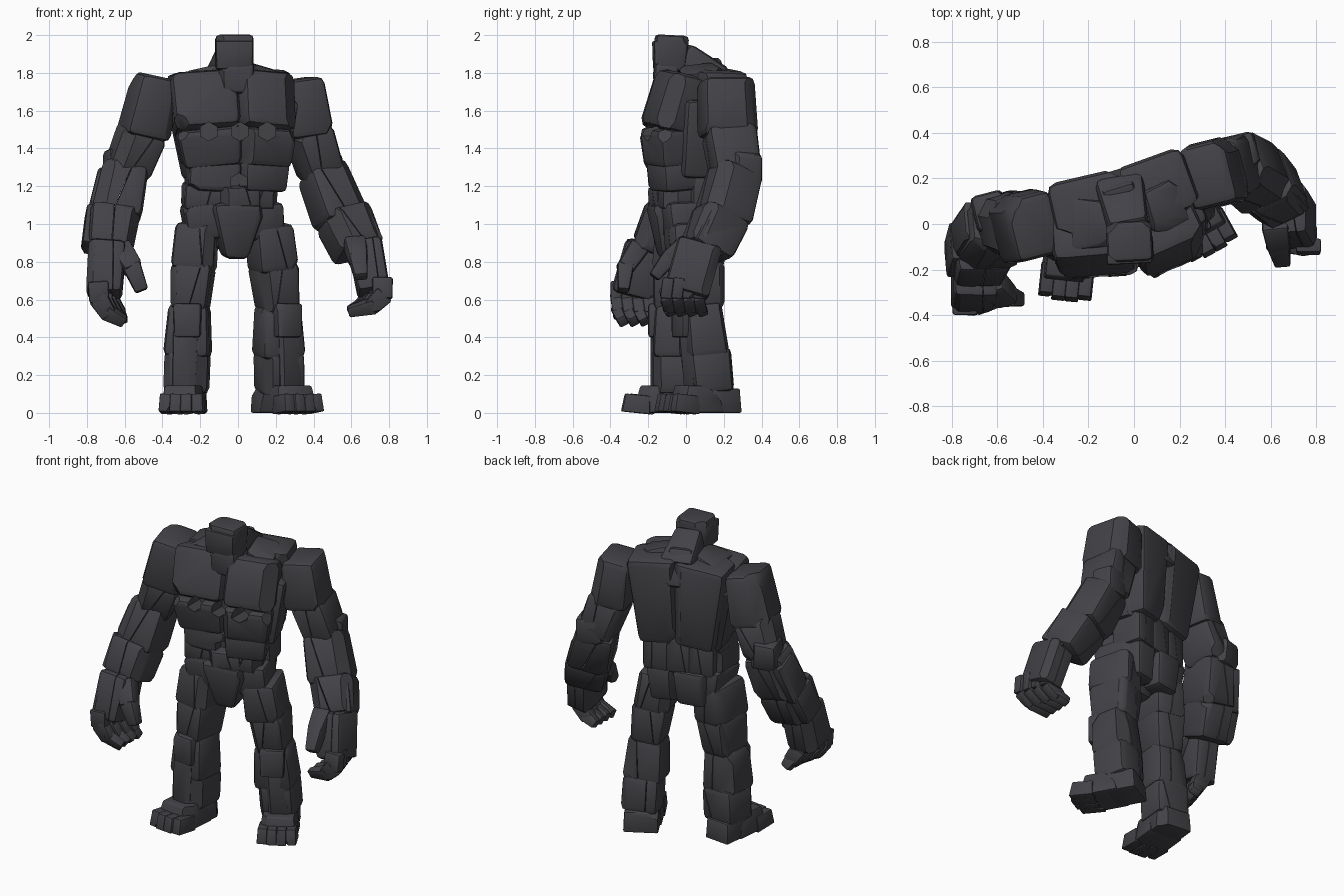
import bpy, bmesh, math, random
from mathutils import Vector, Matrix

random.seed(11)
if "Cube" in bpy.data.objects:
    bpy.data.objects.remove(bpy.data.objects["Cube"])

stone = bpy.data.materials.new("dark_stone")
stone.use_nodes = True
stone.diffuse_color = (0.056, 0.054, 0.062, 1)
bsdf = stone.node_tree.nodes["Principled BSDF"]
bsdf.inputs["Base Color"].default_value = stone.diffuse_color
bsdf.inputs["Roughness"].default_value = 0.9


def slice_off(bm, point, normal):
    """Cut a convex piece by a plane and cap the cut."""
    geom = bm.verts[:] + bm.edges[:] + bm.faces[:]
    cut = bmesh.ops.bisect_plane(bm, geom=geom, plane_co=point, plane_no=normal,
                                 clear_outer=True)["geom_cut"]
    edges = [e for e in cut if isinstance(e, bmesh.types.BMEdge)]
    if len(edges) > 2:
        bmesh.ops.edgeloop_fill(bm, edges=edges)


def block(name, a, b, top, bottom=None, yaw=0, chips=5, cracks=0, round_off=0.17):
    """Worn, chipped stone running from a to b with (width, depth) at each end."""
    a, b = Vector(a), Vector(b)
    bottom = bottom or top
    axis = (a - b).normalized()
    side = Vector((math.cos(math.radians(yaw)), math.sin(math.radians(yaw)), 0))
    side = (side - axis * side.dot(axis)).normalized()
    back = axis.cross(side)
    # rounded box at true proportions, then normalised for cutting
    half = Vector((top[0] + bottom[0], top[1] + bottom[1], (a - b).length * 2)) / 4
    whole = bmesh.new()
    bmesh.ops.create_cube(whole, size=2)
    bmesh.ops.scale(whole, vec=half, verts=whole.verts[:])
    bmesh.ops.bevel(whole, geom=whole.edges[:], offset=min(half) * 2 * round_off,
                    segments=2, profile=0.5, affect='EDGES')
    bmesh.ops.scale(whole, vec=[1 / h for h in half], verts=whole.verts[:])
    # knock off random corners and long edges
    for i in range(chips):
        corner = Vector([random.choice((-1, 1)) for _ in range(3)])
        if i % 2:
            corner.z = 0
        normal = Vector([c * random.uniform(0.4, 1) for c in corner])
        slice_off(whole, corner * random.uniform(0.74, 0.86), normal.normalized())
    # split into slabs along thin cracks
    pieces = [whole]
    for i in range(cracks):
        piece = pieces.pop(0)
        other = piece.copy()
        normal = Vector((1, random.uniform(-.2, .2), random.uniform(-.3, .3)))
        if i % 2:
            normal = Vector((random.uniform(-.4, .4), random.uniform(-.2, .2), 1))
        normal.normalize()
        point = Vector([random.uniform(-.4, .4) for _ in range(3)])
        slice_off(piece, point - normal * 0.018, normal)
        slice_off(other, point + normal * 0.018, -normal)
        pieces += [piece, other]
    mesh = bpy.data.meshes.new(name)
    joined = bmesh.new()
    for piece in pieces:
        for v in piece.verts:
            t = (v.co.z + 1) / 2
            w = bottom[0] + (top[0] - bottom[0]) * t
            d = bottom[1] + (top[1] - bottom[1]) * t
            v.co = b.lerp(a, t) + side * (v.co.x * w / 2) + back * (v.co.y * d / 2)
        bmesh.ops.recalc_face_normals(piece, faces=piece.faces[:])
        piece.to_mesh(mesh)
        joined.from_mesh(mesh)
        piece.free()
    joined.to_mesh(mesh)
    joined.free()
    mesh.materials.append(stone)
    obj = bpy.data.objects.new(name, mesh)
    bpy.context.collection.objects.link(obj)
    return obj


def chain(name, points, widths, yaw=0):
    """Finger or thumb made of stones end to end."""
    for i in range(len(points) - 1):
        p, q = Vector(points[i]), Vector(points[i + 1])
        over = (q - p).normalized() * 0.016
        block(f"{name}_{i + 1}", p - over, q + over, widths[i], widths[i + 1], yaw, 1)


# head and neck
block("skull", (-.02, -.075, 2.0), (-.02, -.085, 1.81), (.2, .18), (.2, .15), 3, 4, 0, .14)
block("brow", (-.02, -.145, 1.97), (-.02, -.14, 1.82), (.2, .06), (.19, .06), 3, 2)
block("jaw", (-.01, -.105, 1.85), (-.01, -.11, 1.69), (.19, .13), (.17, .12), 3, 3)
block("neck", (-.02, -.03, 1.91), (-.06, .15, 1.74), (.17, .13), (.22, .22), 8, 4)
block("nape", (-.05, .09, 1.86), (-.075, .17, 1.64), (.15, .16), (.15, .16), 17, 4)
block("collar_right", (-.06, .0, 1.8), (-.26, -.0, 1.74), (.18, .11), (.24, .14), 90, 3)
block("collar_left", (.05, .05, 1.8), (.2, .1, 1.74), (.18, .11), (.24, .14), 90, 3)

# trunk
block("core", (-.03, .05, 1.74), (-.03, .02, 1.02), (.5, .25), (.38, .27), 14, 4)
carved = [
    block("upper_chest_right", (-.19, -.015, 1.79), (-.165, -.09, 1.485), (.36, .27), (.35, .31), 4, 4),
    block("upper_chest_left", (.125, .015, 1.79), (.13, -.06, 1.485), (.31, .27), (.31, .31), 25, 4),
    block("lower_chest_right", (-.16, -.08, 1.51), (-.14, -.07, 1.305), (.35, .32), (.3, .28), 4, 3),
    block("lower_chest_left", (.125, -.05, 1.51), (.11, -.05, 1.305), (.3, .32), (.27, .28), 25, 3),
    block("belly_right", (-.13, -.06, 1.34), (-.14, -.05, 1.18), (.28, .28), (.27, .27), 6, 3),
    block("belly_left", (.11, -.04, 1.34), (.1, -.03, 1.18), (.26, .28), (.24, .27), 24, 3),
]
block("waist_right", (-.175, -.03, 1.215), (-.18, -.02, 1.08), (.23, .27), yaw=5, cracks=1)
block("waist_middle", (-.01, -.06, 1.205), (-.01, -.05, 1.07), (.21, .26), yaw=14, cracks=1)
block("waist_left", (.1, -.01, 1.215), (.095, -.01, 1.08), (.18, .27), yaw=22, cracks=1)
block("back_right", (-.2, .08, 1.81), (-.15, .08, 1.26), (.34, .27), (.25, .22), 13, 5)
block("back_left", (.1, .16, 1.82), (.07, .13, 1.26), (.33, .28), (.26, .22), 20, 5)
block("flank_right", (-.28, .02, 1.66), (-.2, .02, 1.25), (.18, .26), (.17, .22), 10, 4)
block("flank_left", (.2, .1, 1.66), (.15, .07, 1.25), (.18, .26), (.16, .24), 22, 4)
for i, x in enumerate((-.18, -.04, .1)):
    y = .09 + x * .25
    block(f"lower_back_{i + 1}", (x, y, 1.31), (x, y, 1.07), (.17, .21), yaw=15, chips=3, cracks=1)

# bored six-sided sockets in chest and belly
cutters = []
for x, z in ((-.155, 1.49), (.01, 1.49), (.155, 1.49), (.005, 1.22)):
    bpy.ops.mesh.primitive_cylinder_add(vertices=6, radius=.05, depth=.3, location=(x, -.27 + abs(x) * .2, z),
                                        rotation=(math.pi / 2, 0, 0))
    cutter = bpy.context.object
    cutter.name = "socket_cutter"
    cutter.hide_render = True
    cutters.append(cutter)
    for obj in carved:
        mod = obj.modifiers.new("socket", 'BOOLEAN')
        mod.operation, mod.solver, mod.object = 'DIFFERENCE', 'EXACT', cutter
graph = bpy.context.evaluated_depsgraph_get()
for obj in carved:
    result = bpy.data.meshes.new_from_object(obj.evaluated_get(graph))
    obj.modifiers.clear()
    obj.data = result
for cutter in cutters:
    bpy.data.objects.remove(cutter)

# hips
block("pelvis_front", (-.01, -.06, 1.115), (-.02, -.04, .82), (.3, .28), (.12, .2), 10, 3)
block("hip_right", (-.185, -.02, 1.115), (-.16, -.01, .92), (.24, .3), (.22, .26), 5, 3)
block("hip_left", (.11, .02, 1.115), (.12, .03, .92), (.2, .3), (.2, .26), 18, 3)
block("seat_right", (-.12, .08, 1.1), (-.12, .07, .87), (.22, .21), (.18, .18), 10, 4)
block("seat_left", (.07, .1, 1.1), (.06, .09, .87), (.21, .21), (.18, .18), 15, 4)


def leg(tag, hip, knee, ankle, yaw, thigh_yaw):
    hip, knee, ankle = Vector(hip), Vector(knee), Vector(ankle)
    turn = Matrix.Rotation(math.radians(yaw), 3, 'Z')
    mid = hip.lerp(knee, .52)
    drop = Vector((0, 0, .02))
    calf = knee.lerp(ankle, .56)
    block("thigh_upper_" + tag, hip, mid - drop, (.21, .27), (.225, .28), thigh_yaw, 4, 1)
    block("thigh_lower_" + tag, mid + drop, knee - drop, (.225, .27), (.19, .23), thigh_yaw, 4, 1)
    block("calf_" + tag, knee + drop, calf - drop, (.21, .21), (.25, .24), thigh_yaw, 4, 1)
    block("ankle_" + tag, calf + drop, ankle - drop, (.23, .24), (.23, .23), thigh_yaw, 4, 1)
    # plates on knee and shin
    front = turn @ Vector((0, -.1, 0))
    block("knee_plate_" + tag, knee + front + drop, knee + front - drop * 8, (.15, .09), (.14, .09), yaw, 3)
    block("shin_plate_" + tag, calf + front + drop * 6, ankle + front, (.13, .07), (.12, .07), yaw, 2)

    # foot and four toes
    def spot(x, y, z):
        return Vector((ankle.x, ankle.y, 0)) + turn @ Vector((x, y, z))
    block("heel_" + tag, spot(0, .04, .13), spot(0, .04, 0), (.2, .17), (.21, .19), yaw, 2, 0, .08)
    block("instep_" + tag, spot(0, -.1, .145), spot(0, -.1, 0), (.19, .17), (.23, .25), yaw, 2, 0, .08)
    for i in range(4):
        x = -.084 + .056 * i
        reach = -.2 - .012 * (1 - abs(i - 1.5))
        block(f"toe_{i + 1}_{tag}", spot(x, reach, .095), spot(x * 1.05, reach - .01, 0),
              (.056, .13), (.06, .15), yaw, 1, 0, .1)


leg("right", (-.215, -.02, 1.0), (-.255, -.05, .56), (-.275, -.05, .12), -6, -6)
leg("left", (.16, .03, 1.0), (.21, .075, .56), (.22, .13, .12), 29, 18)


def arm(tag, shoulder, bend, elbow, forearm, wrist, yaw, turn, rim):
    """Arm stones from shoulder to wrist; rim is the signed x offset of the outer ridge."""
    shoulder, bend, elbow, forearm, wrist = map(Vector, (shoulder, bend, elbow, forearm, wrist))
    lap = Vector((0, 0, .02))
    block("shoulder_" + tag, shoulder, bend - lap, (.21, .28), (.25, .3), yaw, 5)
    block("upper_arm_" + tag, bend + lap, elbow, (.24, .27), (.22, .25), yaw, 4, 1)
    block("elbow_" + tag, elbow + Vector((rim * .3, .05, .13)), elbow + Vector((rim * .2, .035, -.04)),
          (.15, .16), (.18, .18), yaw, 4)
    block("forearm_" + tag, elbow + lap * 2, forearm - lap, (.24, .25), (.27, .27), turn, 4, 1)
    block("cuff_" + tag, forearm + lap, wrist - lap, (.27, .27), (.24, .25), turn, 4, 1)
    edge = Vector((rim, .01, 0))
    block("forearm_ridge_" + tag, elbow + edge, forearm + edge - lap, (.08, .17), (.09, .18), turn, 3)
    block("cuff_ridge_" + tag, forearm + edge + lap, wrist + edge, (.09, .18), (.08, .17), turn, 3)


arm("right", (-.435, -.01, 1.785), (-.505, -.01, 1.48), (-.595, .01, 1.27),
    (-.65, -.08, 1.05), (-.68, -.17, .87), 14, 5, -.11)
arm("left", (.325, .215, 1.77), (.365, .225, 1.48), (.445, .265, 1.25),
    (.555, .19, 1.03), (.645, .1, .87), 14, 20, .07)

# hands: palm, curled fingers, thumb
block("palm_right", (-.69, -.21, .9), (-.71, -.28, .62), (.2, .22), (.19, .24), 0, 4, 1)
block("palm_left", (.67, .075, .9), (.72, .0, .63), (.18, .24), (.17, .24), 0, 4, 1)
for i in range(4):
    y, fan = -.368 + .057 * i, .018 * i
    chain(f"finger_{i + 1}_right",
          [(-.74 + fan, y, .68), (-.735 + fan, y, .6), (-.69 + fan, y + .01, .53), (-.615, y + .03, .49)],
          [(.11, .062), (.105, .062), (.085, .06), (.06, .05)])
    y = -.095 + .057 * i
    chain(f"finger_{i + 1}_left",
          [(.765 - fan, y, .7), (.765 - fan, y - .01, .62), (.71 - fan, y, .565), (.6, y + .01, .54)],
          [(.11, .062), (.105, .062), (.085, .06), (.055, .05)])
chain("thumb_right", [(-.62, -.26, .86), (-.56, -.32, .77), (-.515, -.33, .66)],
      [(.12, .11), (.1, .09), (.07, .06)])
chain("thumb_left", [(.62, .0, .89), (.635, -.09, .82), (.65, -.16, .73)],
      [(.12, .11), (.1, .09), (.07, .06)])

# soft bevels, sharp breaks
bpy.ops.object.select_all(action='DESELECT')
for obj in bpy.context.scene.objects:
    if obj.type == 'MESH' and stone.name in obj.data.materials:
        obj.select_set(True)
        bpy.context.view_layer.objects.active = obj
bpy.ops.object.shade_smooth_by_angle(angle=math.radians(35))
